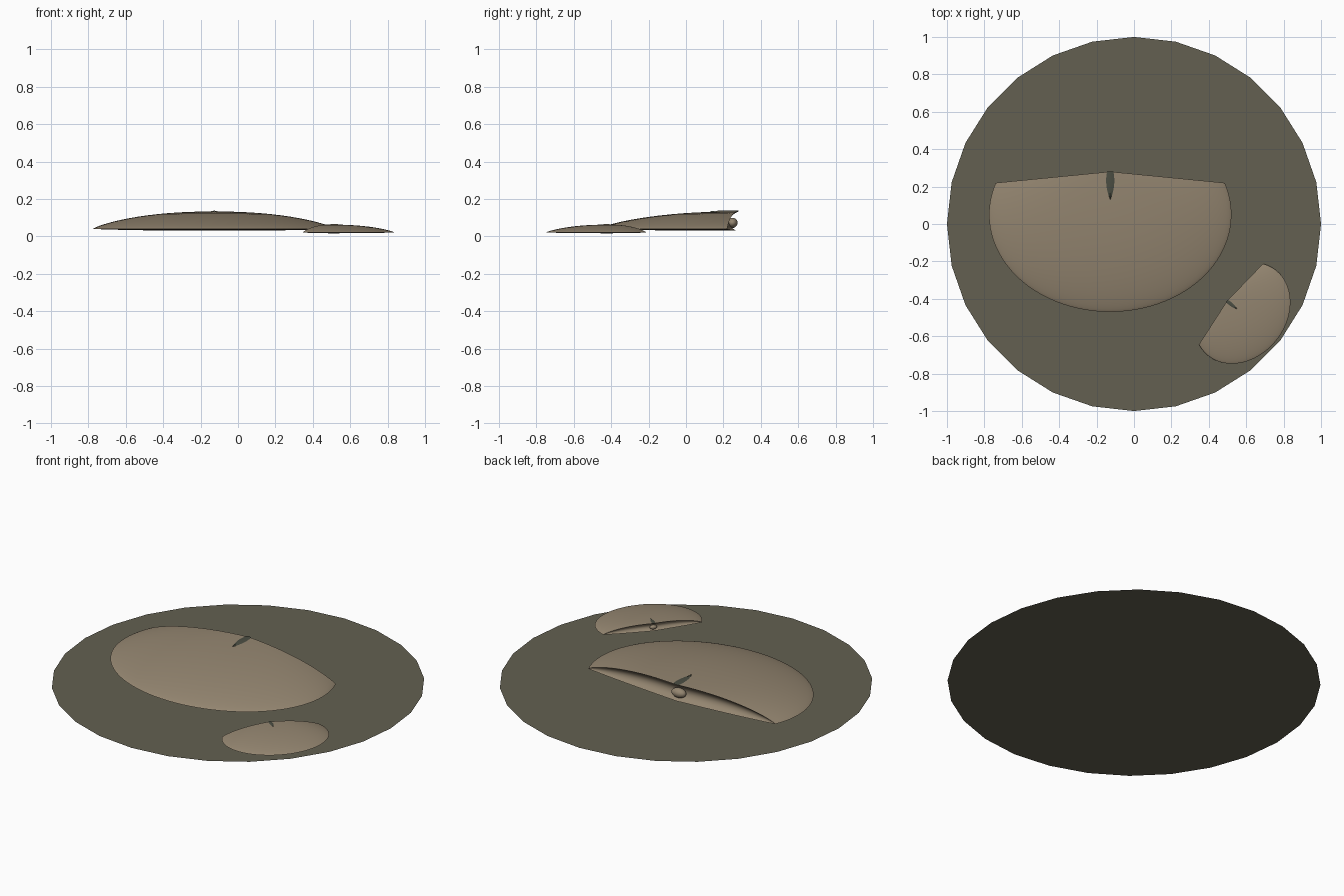
import bpy, bmesh, math
from mathutils import Vector

cube = bpy.data.objects.get("Cube")
if cube:
    bpy.data.objects.remove(cube, do_unlink=True)


def make_material(name, rgb):
    mat = bpy.data.materials.new(name)
    mat.use_nodes = True
    colour = (*rgb, 1)
    mat.diffuse_color = colour
    mat.node_tree.nodes["Principled BSDF"].inputs["Base Color"].default_value = colour
    return mat


sand = make_material("shell tan", (0.30, 0.24, 0.165))
mud = make_material("muddy olive", (0.125, 0.118, 0.082))
dark = make_material("dark grey green", (0.07, 0.075, 0.055))


def finish(name, bm, mat, smooth=True):
    mesh = bpy.data.meshes.new(name)
    bm.to_mesh(mesh)
    bm.free()
    mesh.materials.append(mat)
    obj = bpy.data.objects.new(name, mesh)
    bpy.context.collection.objects.link(obj)
    if smooth:
        bpy.ops.object.select_all(action="DESELECT")
        obj.select_set(True)
        bpy.context.view_layer.objects.active = obj
        bpy.ops.object.shade_smooth_by_angle(angle=math.radians(40))
    return obj


def skin(bm, rows):
    """Bridge rows of points with quads."""
    grid = [[bm.verts.new(p) for p in row] for row in rows]
    for a, b in zip(grid, grid[1:]):
        for i in range(len(a) - 1):
            bm.faces.new((a[i], a[i + 1], b[i + 1], b[i]))


RIM_Z, RINGS, STEPS, WALL = 0.04, 16, 56, 8
HINGE_Y = 0.28
CORNER = math.asin(0.17 / 0.52)


def dome(s):
    return max(0, 1 - s ** 2.2) ** 0.8


def valve_point(s, k, rise, hinge_y):
    """Point on a valve: s runs hinge to rim, k runs corner to corner."""
    t = CORNER - (math.pi + 2 * CORNER) * k
    rim = Vector((0.648 * math.cos(t), 0.05 + 0.52 * math.sin(t), 0))
    p = Vector((0, hinge_y, 0)).lerp(rim, s)
    p.z = RIM_Z + rise * dome(s)
    return p


def upper(s, k):
    return valve_point(s, k, 0.093, HINGE_Y)


def lower(s, k):
    return valve_point(s, k, -0.01, HINGE_Y - 0.012)


def shell():
    bm = bmesh.new()
    # Rings crowd towards the rim, where the dome is steepest
    rings = [math.sin(i / RINGS * math.pi / 2) for i in range(RINGS + 1)]
    for side in (upper, lower):
        skin(bm, [[side(s, j / STEPS) for j in range(STEPS + 1)] for s in rings])
    # Hollowed wall between the two hinge lips
    edge = [(s, 0) for s in reversed(rings)] + [(s, 1) for s in rings[1:]]
    rows = []
    for w in range(WALL + 1):
        f = w / WALL
        row = []
        for s, k in edge:
            p = upper(s, k).lerp(lower(s, k), f)
            if 0 < w < WALL:
                p.y -= 0.042 * (1 - s * s) * math.sin(math.pi * f) ** 0.7
            row.append(p)
        rows.append(row)
    skin(bm, rows)
    bmesh.ops.remove_doubles(bm, verts=bm.verts, dist=0.0004)
    bmesh.ops.recalc_face_normals(bm, faces=bm.faces)
    return bm


def hinge_mark():
    """Leaf-shaped plate lying on the crown, pointed towards the front."""
    bm = bmesh.new()
    rows = []
    for i in range(11):
        f = i / 10
        y = HINGE_Y + 0.002 - 0.15 * f
        half = 0.022 * math.sin(math.pi * (0.25 + 0.75 * f)) ** 0.8 if i < 10 else 0.001
        z = upper(max(0, HINGE_Y - y) / 0.75, 0.5).z
        rows.append([(-half, y, z), (0, y, z + 0.005), (half, y, z)])
    # Rows run back to front, so reversing them turns the faces upward
    skin(bm, rows[::-1])
    return bm


def hinge_knob():
    bm = bmesh.new()
    bmesh.ops.create_uvsphere(bm, u_segments=20, v_segments=12, radius=1)
    bmesh.ops.scale(bm, vec=(0.045, 0.028, 0.027), verts=bm.verts)
    bmesh.ops.translate(bm, vec=(0, 0.248, 0.072), verts=bm.verts)
    return bm


# Flat ground disc
disc = bmesh.new()
bmesh.ops.create_circle(disc, cap_ends=True, segments=28, radius=1)
finish("ground_disc", disc, mud, smooth=False)

# Two shells of the same form, large and small
placements = (("large", (-0.127, 0, 0), 1, 0),
              ("small", (0.596, -0.49, 0.003), 0.45, 51.6))
for size, place, scale, turn in placements:
    parts = (finish(size + "_shell", shell(), sand),
             finish(size + "_hinge_mark", hinge_mark(), dark),
             finish(size + "_hinge_knob", hinge_knob(), sand))
    for obj in parts:
        obj.location = place
        obj.scale = (scale,) * 3
        obj.rotation_euler.z = math.radians(turn)
